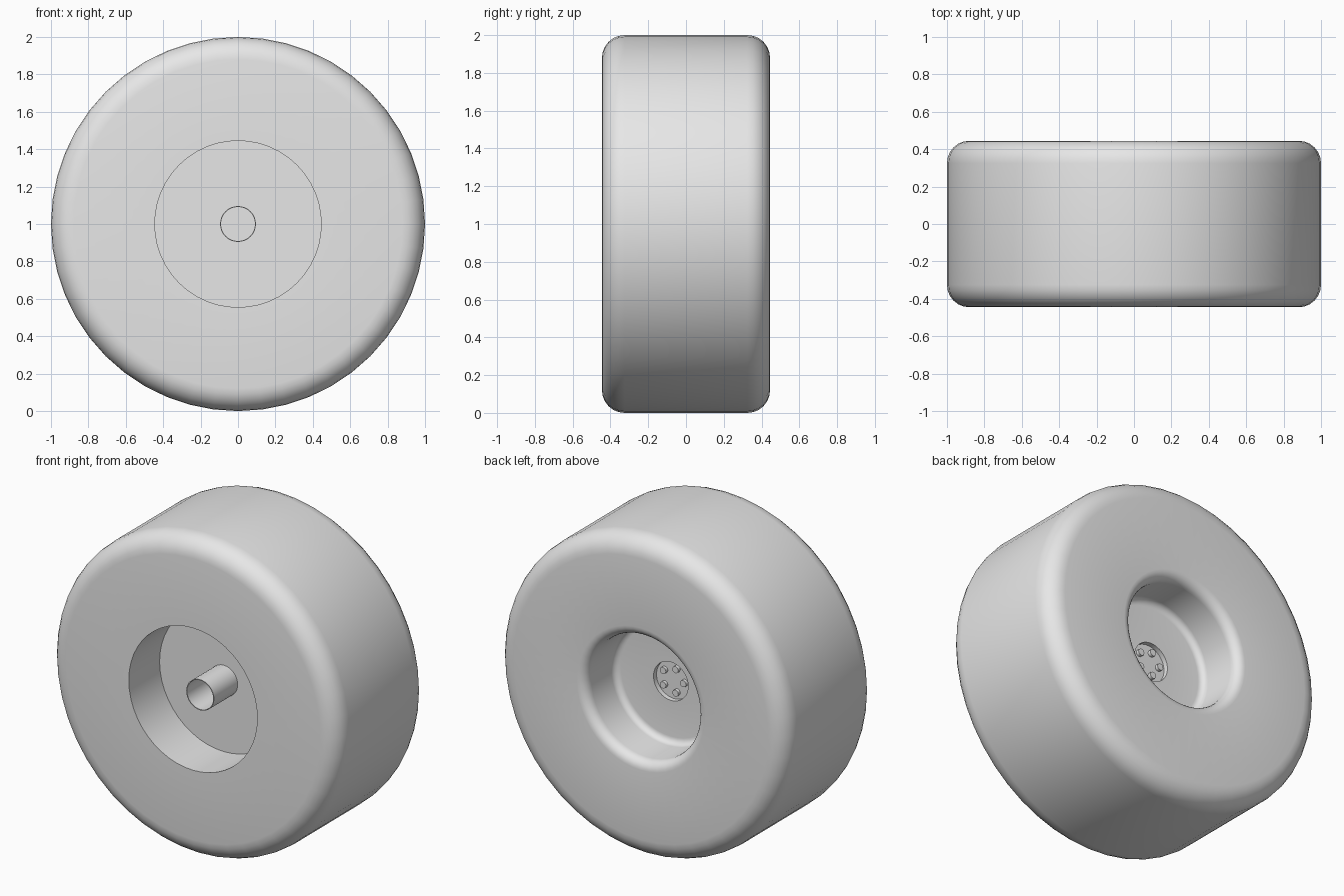
import bpy, bmesh
from math import sin, cos, pi, radians
from mathutils import Matrix, Vector

if "Cube" in bpy.data.objects:
    bpy.data.objects.remove(bpy.data.objects["Cube"], do_unlink=True)

grey = bpy.data.materials.new("plain_grey")
grey.use_nodes = True
colour = (0.8, 0.8, 0.8, 1)
grey.diffuse_color = colour
grey.node_tree.nodes["Principled BSDF"].inputs["Base Color"].default_value = colour

CENTRE = Vector((0, 0, 1))      # wheel centre, turning about the y axis
HALF = 0.445                    # half the wheel width


def arc(r, y, radius, start, end, steps=6):
    """Rounded corner in the (radius, y) profile plane."""
    angles = [radians(start + (end - start) * i / steps) for i in range(steps + 1)]
    return [(r + radius * cos(a), y + radius * sin(a)) for a in angles]


def finish(name, bm, location):
    bmesh.ops.recalc_face_normals(bm, faces=bm.faces)
    mesh = bpy.data.meshes.new(name)
    bm.to_mesh(mesh)
    bm.free()
    obj = bpy.data.objects.new(name, mesh)
    obj.location = location
    mesh.materials.append(grey)
    bpy.context.collection.objects.link(obj)
    bpy.ops.object.select_all(action='DESELECT')
    obj.select_set(True)
    bpy.context.view_layer.objects.active = obj
    bpy.ops.object.shade_smooth_by_angle(angle=radians(35))
    return obj


def lathe(name, profile, steps, location=CENTRE, closed=False):
    """Spin a (radius, y) profile around the y axis."""
    bm = bmesh.new()
    verts = [bm.verts.new((r, y, 0)) for r, y in profile]
    edges = [bm.edges.new(pair) for pair in zip(verts, verts[1:])]
    if closed:
        edges.append(bm.edges.new((verts[-1], verts[0])))
    bmesh.ops.spin(bm, geom=verts + edges, cent=(0, 0, 0), axis=(0, 1, 0),
                   angle=2 * pi, steps=steps)
    bmesh.ops.remove_doubles(bm, verts=bm.verts, dist=0.0001)
    return finish(name, bm, location)


# Wheel: front bore and well, rounded tread, rounded rear well, hub recess
tread, lip, fillet = 0.12, 0.06, 0.04
front_floor, rear_floor, hub_floor = -0.14, 0.15, 0.12
well, rear_well, hub = 0.445, 0.385, 0.12
profile = [(0, 0.1), (0.093, 0.1), (0.093, front_floor),
           (well, front_floor), (well, -HALF)]
profile += arc(1 - tread, -HALF + tread, tread, -90, 0)
profile += arc(1 - tread, HALF - tread, tread, 0, 90)
profile += arc(rear_well + lip, HALF - lip, lip, 90, 180)
profile += arc(rear_well - fillet, rear_floor + fillet, fillet, 0, -90)
profile += [(hub, rear_floor), (hub, hub_floor), (0, hub_floor)]
lathe("wheel_body", profile, 48)

# Hollow axle stub in the front well
lathe("axle_tube", [(0.096, 0.09), (0.096, -0.375), (0.091, -0.375), (0.091, 0.09)],
      32, closed=True)

# Five studs in the rear hub recess
for i in range(5):
    a = 2 * pi * i / 5
    spot = CENTRE + Vector((-0.077 * cos(a), hub_floor, 0.077 * sin(a)))
    lathe(f"hub_stud_{i + 1}", [(0, 0.02), (0.021, 0.02), (0.021, -0.005), (0, -0.005)],
          16, location=spot)
